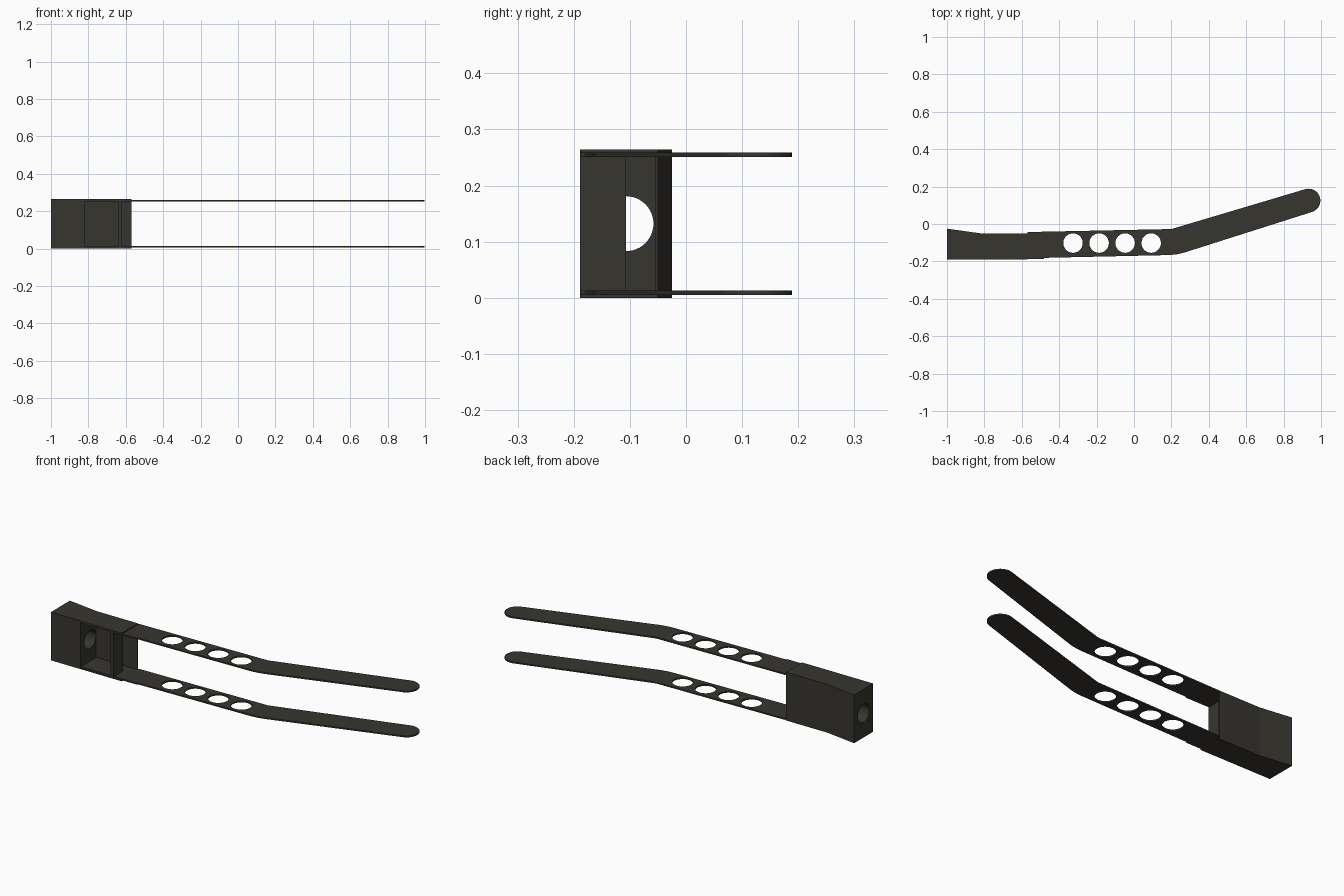
import bpy, bmesh, math

if "Cube" in bpy.data.objects:
    bpy.data.objects.remove(bpy.data.objects["Cube"])

paint = bpy.data.materials.new("dark_olive_metal")
paint.diffuse_color = (0.038, 0.036, 0.028, 1)
paint.use_nodes = True
paint.node_tree.nodes["Principled BSDF"].inputs["Base Color"].default_value = paint.diffuse_color

H = 0.264            # total height
T = 0.005            # shell thickness
FRONT, BACK = -0.189, -0.05


def circle(cx, cy, r, n=48, a0=0.0, sweep=2 * math.pi, closed=True):
    steps = n if closed else n - 1
    return [(cx + r * math.cos(a0 + sweep * i / steps),
             cy + r * math.sin(a0 + sweep * i / steps)) for i in range(n)]


def add_prism(bm, pts, z0, z1):
    low = [bm.verts.new((x, y, z0)) for x, y in pts]
    high = [bm.verts.new((x, y, z1)) for x, y in pts]
    bm.faces.new(low[::-1])
    bm.faces.new(high)
    n = len(pts)
    for i in range(n):
        j = (i + 1) % n
        bm.faces.new((low[i], low[j], high[j], high[i]))


def make(name, bm):
    bmesh.ops.recalc_face_normals(bm, faces=bm.faces)
    me = bpy.data.meshes.new(name)
    bm.to_mesh(me)
    bm.free()
    me.materials.append(paint)
    ob = bpy.data.objects.new(name, me)
    bpy.context.collection.objects.link(ob)
    return ob


def prism(name, pts, z0, z1):
    bm = bmesh.new()
    add_prism(bm, pts, z0, z1)
    return make(name, bm)


def rect(x0, x1, y0, y1):
    return [(x0, y0), (x1, y0), (x1, y1), (x0, y1)]


def cut(ob, cutter):
    mod = ob.modifiers.new("cut", 'BOOLEAN')
    mod.operation, mod.solver, mod.object = 'DIFFERENCE', 'EXACT', cutter
    dg = bpy.context.evaluated_depsgraph_get()
    me = bpy.data.meshes.new_from_object(ob.evaluated_get(dg))
    ob.modifiers.clear()
    ob.data = me
    bpy.data.objects.remove(cutter)


# Solid end block with flared back and a bore along x
block = prism("end_block", [(-1, FRONT), (-0.82, FRONT), (-0.82, BACK), (-1, -0.025)], 0, H)
bm = bmesh.new()
add_prism(bm, circle(0, 0, 0.049), -1.1, -0.7)
for v in bm.verts:                      # turn the bore to run along x
    a, b, c = v.co
    v.co = (c, a - 0.107, b + H / 2)
cut(block, make("bore_cutter", bm))

# Open housing: top and bottom skins, back wall, front post
prism("housing_bottom", rect(-0.82, -0.57, FRONT, BACK), 0, T)
prism("housing_top", rect(-0.82, -0.57, FRONT, BACK), H - T, H)
prism("housing_back_wall", rect(-0.82, -0.57, BACK - T, BACK), T, H - T)
prism("front_post", rect(-0.64, -0.62, FRONT, -0.107), T, H - T)

# Two bent arms with rounded tips and four round holes
ang = math.atan2(0.212, 0.71)
tip = circle(0.933, 0.125, 0.0635, 24, ang - math.pi / 2, math.pi, False)
outline = ([(-0.82, -0.187), (-0.48, -0.187), (-0.48, -0.181), (0.19, -0.166),
            (0.23, -0.162), (0.265, -0.154)] + tip +
           [(0.2, -0.027), (-0.57, -0.043), (-0.57, BACK - T), (-0.82, BACK - T)])
for name, z in (("lower_arm", T), ("upper_arm", H - T - 0.008)):
    arm = prism(name, outline, z, z + 0.008)
    bm = bmesh.new()
    for i in range(4):
        add_prism(bm, circle(-0.326 + 0.1393 * i, -0.102, 0.052), z - 0.05, z + 0.05)
    cut(arm, make("hole_cutter", bm))

# Smooth rounded edges, keep corners sharp
for ob in bpy.context.collection.objects:
    ob.select_set(True)
    bpy.context.view_layer.objects.active = ob
bpy.ops.object.shade_smooth_by_angle(angle=math.radians(30))
